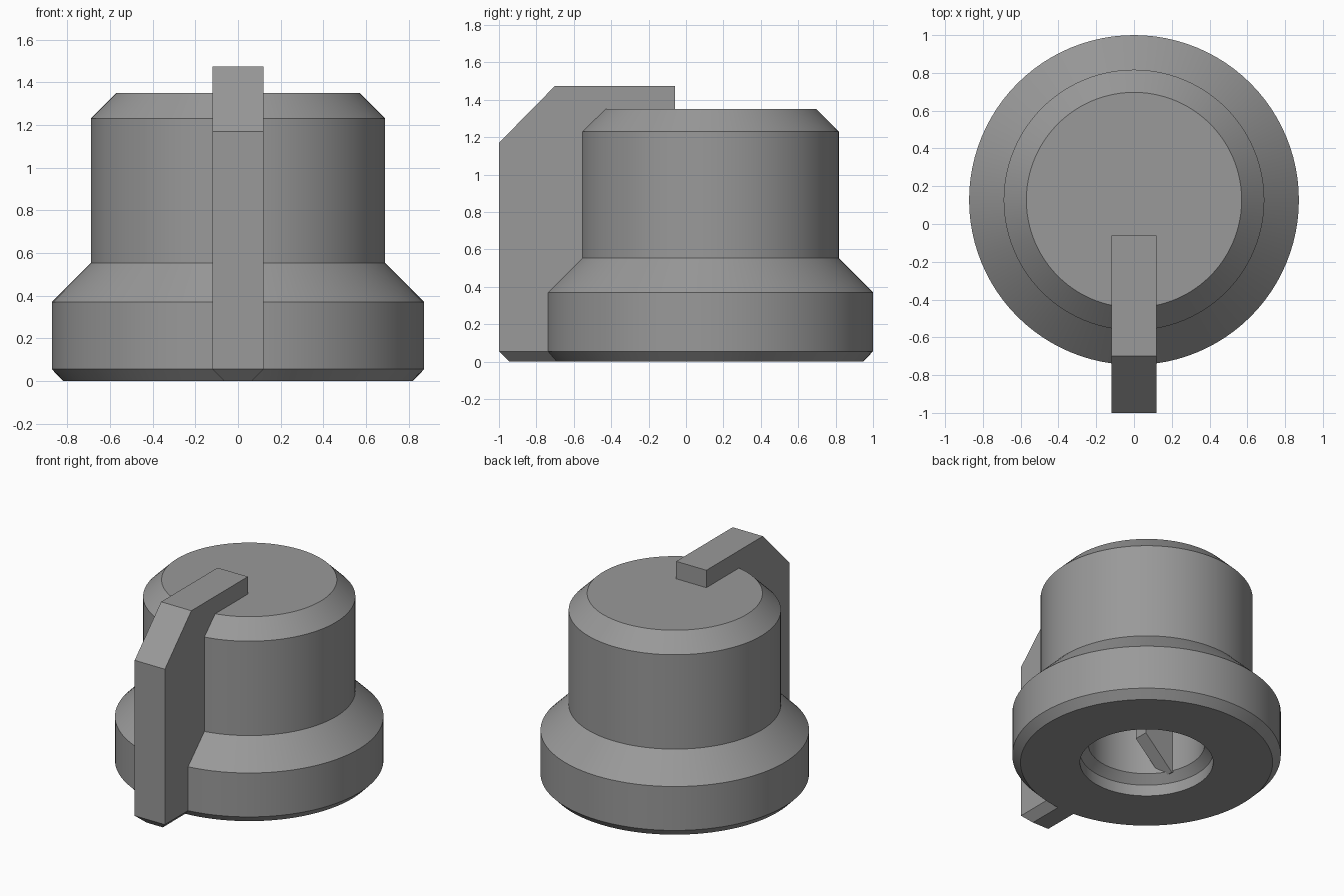
import bpy, bmesh, math
from mathutils import Vector

if "Cube" in bpy.data.objects:
    bpy.data.objects.remove(bpy.data.objects["Cube"])

AXIS_Y = 0.127      # knob axis
HALF_W = 0.12       # half width of the pointer

grey = bpy.data.materials.new("mid grey")
grey.diffuse_color = (0.32, 0.32, 0.32, 1)
grey.use_nodes = True
grey.node_tree.nodes["Principled BSDF"].inputs["Base Color"].default_value = grey.diffuse_color


def finish(bm, name):
    bmesh.ops.recalc_face_normals(bm, faces=bm.faces)
    me = bpy.data.meshes.new(name)
    bm.to_mesh(me)
    bm.free()
    ob = bpy.data.objects.new(name, me)
    me.materials.append(grey)
    bpy.context.collection.objects.link(ob)
    return ob


def prism(points, direction):
    """Extrude a flat polygon along a direction."""
    bm = bmesh.new()
    face = bm.faces.new([bm.verts.new(p) for p in points])
    new = bmesh.ops.extrude_face_region(bm, geom=[face])["geom"]
    bmesh.ops.translate(bm, vec=direction,
                        verts=[v for v in new if isinstance(v, bmesh.types.BMVert)])
    bmesh.ops.recalc_face_normals(bm, faces=bm.faces)
    return bm


# Knob body: one turned profile, from the roof of the shaft bore round to the top
profile = [(0, 0.95), (0.378, 0.95), (0.378, 0.135), (0.433, 0.08), (0.433, 0),
           (0.82, 0), (0.873, 0.055), (0.873, 0.37), (0.69, 0.553),
           (0.69, 1.23), (0.57, 1.35), (0, 1.35)]
bm = bmesh.new()
verts = [bm.verts.new((r, AXIS_Y, z)) for r, z in profile]
edges = [bm.edges.new(pair) for pair in zip(verts, verts[1:])]
bmesh.ops.spin(bm, geom=verts + edges, cent=(0, AXIS_Y, 0), axis=(0, 0, 1),
               angle=math.tau, steps=96, use_duplicate=False)
bmesh.ops.remove_doubles(bm, verts=bm.verts, dist=1e-4)
body = finish(bm, "knob_body")
bpy.context.view_layer.objects.active = body
body.select_set(True)
bpy.ops.object.shade_smooth_by_angle(angle=math.radians(30))

# Pointer blade that climbs the front and folds over the top
side = [(-1, 0.055), (-1, 1.17), (-0.70, 1.475), (-0.06, 1.475), (-0.06, 1.3),
        (-0.45, 1.2), (-0.45, 0.3), (-0.6, 0.055)]
bm = prism([(-HALF_W, y, z) for y, z in side], Vector((2 * HALF_W, 0, 0)))
# Bevelled foot of the pointer
foot = next(f for f in bm.faces if all(abs(v.co.z - 0.055) < 1e-4 for v in f.verts))
foot = bmesh.ops.extrude_discrete_faces(bm, faces=[foot])["faces"][0]
for v in foot.verts:
    v.co.z = 0
    v.co.x *= 0.065 / HALF_W
    if v.co.y < -0.9:
        v.co.y += 0.055
finish(bm, "pointer")

# Pair of shaft keys inside the bore, with sloping lead-in edges
for sign, name in ((-1, "left_shaft_key"), (1, "right_shaft_key")):
    key = [(0.12, 0.335), (0.12, 0.97), (0.42, 0.97), (0.42, 0.16), (0.34, 0.12)]
    bm = prism([(sign * x, AXIS_Y - 0.25, z) for x, z in key], Vector((0, 0.1, 0)))
    finish(bm, name)
